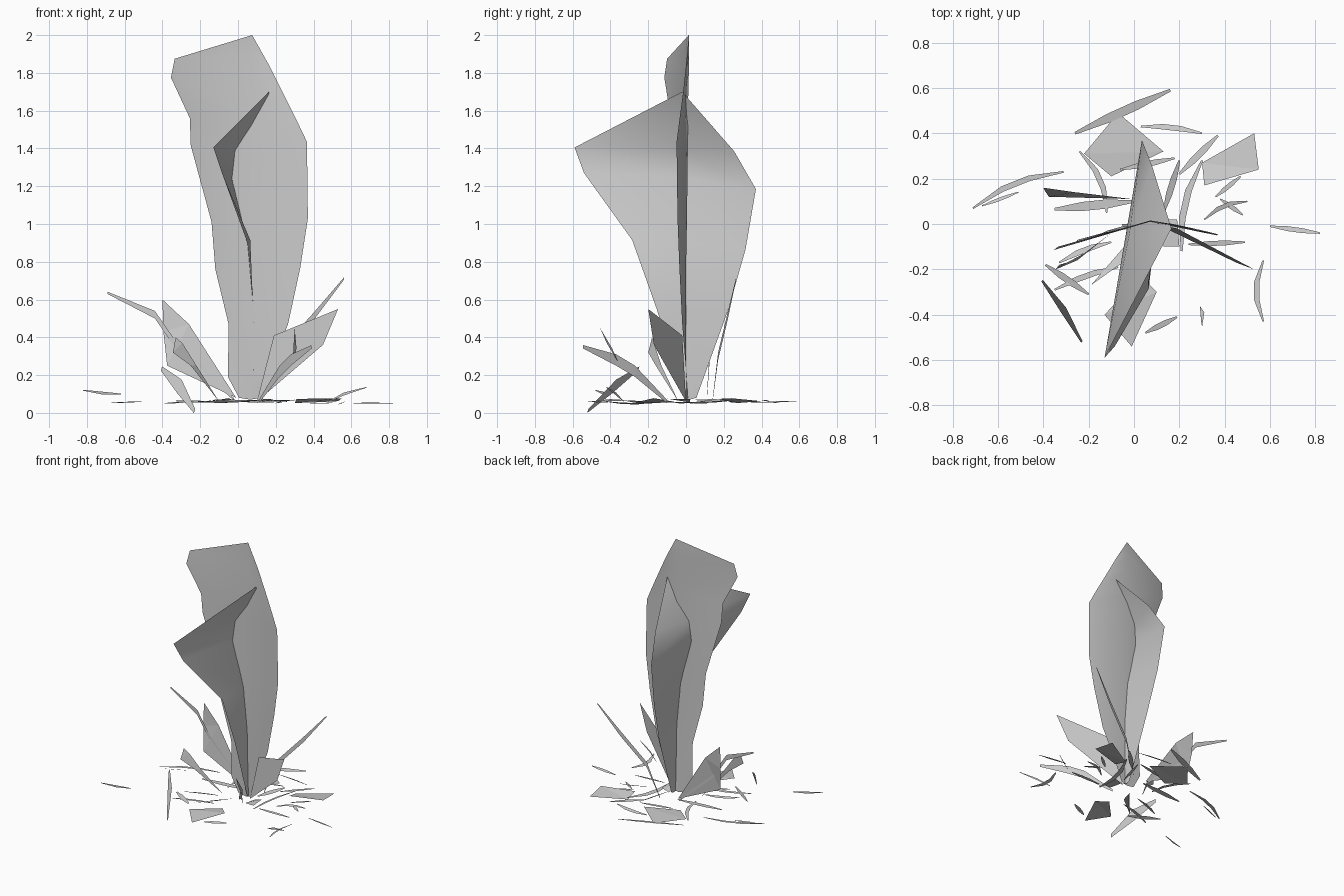
import bpy, bmesh, random
from mathutils import Vector

random.seed(4)


def make(name, verts, faces, smooth=False):
    me = bpy.data.meshes.new(name)
    me.from_pydata([tuple(v) for v in verts], [], faces)
    me.update()
    for p in me.polygons:
        p.use_smooth = smooth
    ob = bpy.data.objects.new(name, me)
    bpy.context.collection.objects.link(ob)
    return ob


def card(name, tip, left, mid, right):
    """Folded leaf sheet: three matching edge lines that meet at a tip."""
    n = len(left)
    verts = [tip] + left + mid + right
    faces = [(0, 1, 1 + n), (0, 1 + n, 1 + 2 * n)]
    for c in (1, 1 + n):
        for i in range(n - 1):
            a, b = c + i, c + n + i
            faces.append((a, a + 1, b + 1, b))
    return make(name, verts, faces, True)


def ribbon(path, width, side):
    """Tapered strip along a path, widened in the given direction."""
    verts, faces = [], []
    n = len(path)
    for i, p in enumerate(path):
        w = width * (0.3 if i in (0, n - 1) else 1.0) / 2
        verts += [Vector(p) - side * w, Vector(p) + side * w]
        if i:
            k = 2 * i
            faces.append((k - 2, k - 1, k + 1, k))
    return verts, faces


# Tall leaf facing the front
card("tall_leaf", (.075, .015, 2.0),
     [(-.335, -.10, 1.875), (-.355, -.115, 1.775), (-.255, -.08, 1.56),
      (-.25, -.07, 1.415), (-.14, -.04, 1.01), (-.12, -.03, .76),
      (-.05, -.01, .47), (-.053, 0, .19), (.005, 0, .08)],
     [(.07, .015, 1.9), (.07, .015, 1.8), (.07, .01, 1.6), (.07, .01, 1.42),
      (.09, .005, 1.02), (.1, 0, .77), (.1, 0, .47), (.07, 0, .2), (.065, 0, .07)],
     [(.165, 0, 1.84), (.235, -.015, 1.70), (.31, -.035, 1.55),
      (.365, -.05, 1.435), (.37, -.045, 1.03), (.33, -.035, .77),
      (.265, -.02, .47), (.17, 0, .23), (.12, .01, .08)])

# Wide leaf crossing it front to back
card("cross_leaf", (.165, -.02, 1.70),
     [(-.13, -.59, 1.405), (-.085, -.54, 1.27), (.065, -.285, .915),
      (.08, -.155, .55), (.085, -.01, .08)],
     [(-.02, -.04, 1.4), (-.035, -.04, 1.25), (.05, .0, .9), (.08, .03, .55), (.085, .02, .07)],
     [(.08, .255, 1.385), (.035, .37, 1.185), (.05, .315, .865),
      (.07, .225, .55), (.085, .055, .08)])

# Small upright leaves around the base
make("left_leaf", [(-.40, .16, .60), (-.26, .14, .47), (-.01, .11, .08),
                   (-.375, .12, .25), (-.395, .15, .43)],
     [(0, 4, 1), (4, 3, 1), (3, 2, 1)])
make("right_leaf", [(.10, 0, .06), (.19, -.02, .41), (.53, -.2, .55), (.45, -.17, .36)],
     [(0, 1, 3), (1, 2, 3)])
make("front_left_leaf", [(-.33, -.18, .40), (-.295, -.17, .37), (-.22, -.13, .25),
                         (-.10, -.04, .06), (-.25, -.16, .25), (-.345, -.2, .32)],
     [(0, 5, 1), (5, 4, 2, 1), (4, 3, 2)])
make("front_twig_leaf", [(.30, -.455, .45), (.31, -.39, .34), (.29, -.36, .27), (.295, -.42, .37)],
     [(0, 1, 2, 3)])

# Thin upright stalks
UP, FLAT = Vector((0, 0, 1)), Vector((0, 1, 0))
stalks = {
    "left_stalk": ([(-.69, .17, .635), (-.44, .14, .52), (-.33, .13, .36), (-.02, .11, .07)], .04, UP),
    "right_stalk": ([(.56, .265, .71), (.40, .22, .51), (.21, .17, .30), (.12, .14, .06)], .04, UP),
    "front_stalk": ([(.39, -.545, .35), (.28, -.37, .28), (.22, -.27, .22), (.11, -.1, .06)], .06, UP),
    "drooping_stalk": ([(-.405, -.25, .235), (-.31, -.38, .14), (-.23, -.52, .01)], .08,
                       Vector((.3, .3, 1)).normalized()),
    "far_right_twig": ([(.48, -.33, .06), (.56, -.37, .10), (.68, -.42, .135)], .015, UP),
    "far_left_twig": ([(-.82, -.48, .12), (-.72, -.44, .105), (-.62, -.40, .10)], .015, UP),
}
for name, (path, width, side) in stalks.items():
    make(name, *ribbon(path, width, side))

# Flat leaves lying on the ground
flat = [[(-.22, .31), (-.07, .49), (.13, .32), (-.1, .21)],
        [(.3, .27), (.53, .4), (.55, .24), (.31, .17)],
        [(-.13, -.4), (-.01, -.54), (.1, -.3), (.03, -.23)],
        [(-.19, -.27), (-.08, -.15), (0, -.05), (-.05, -.17)],
        [(.13, -.1), (.2, -.1), (.19, .02), (.13, .02)]]
for i, pts in enumerate(flat):
    make(f"ground_leaf_{i}", [(x, y, random.uniform(.05, .08)) for x, y in pts],
         [(0, 1, 2), (0, 2, 3)])

# Narrow ground litter: start x, y, end x, y, width, sideways bend
litter = [
    (-.26, .40, .16, .59, .04, 0), (.03, .43, .30, .40, .025, .01),
    (-.71, .07, -.31, .23, .025, .03), (-.67, .08, -.51, .14, .015, 0),
    (-.35, .065, 0, .10, .04, 0), (-.24, .32, -.12, .05, .025, .03),
    (-.06, .24, .18, .29, .025, 0), (.20, .22, .37, .39, .03, 0),
    (.31, .02, .50, .10, .02, .02), (.38, .11, .48, .04, .02, 0),
    (.36, .12, .47, .21, .02, 0), (.21, -.12, .30, .28, .03, .03),
    (.24, -.09, .49, -.08, .022, 0), (.05, -.48, .19, -.41, .025, 0),
    (.57, -.16, .57, -.43, .025, -.03), (.60, -.01, .82, -.04, .022, 0),
    (-.33, -.17, -.10, -.08, .025, .01), (-.35, -.29, -.07, -.19, .025, .01),
    (-.39, -.18, -.20, -.31, .03, 0), (.13, .05, .20, .28, .03, 0),
]
for i, (x0, y0, x1, y1, w, bend) in enumerate(litter):
    a = Vector((x0, y0, random.uniform(.05, .07)))
    b = Vector((x1, y1, random.uniform(.05, .07)))
    d = (b - a).normalized()
    side = Vector((-d.y, d.x, random.uniform(-.4, .4))).normalized()
    path = [a, a.lerp(b, .35) + side * bend, a.lerp(b, .65) + side * bend, b]
    make(f"litter_{i}", *ribbon(path, w, side))
